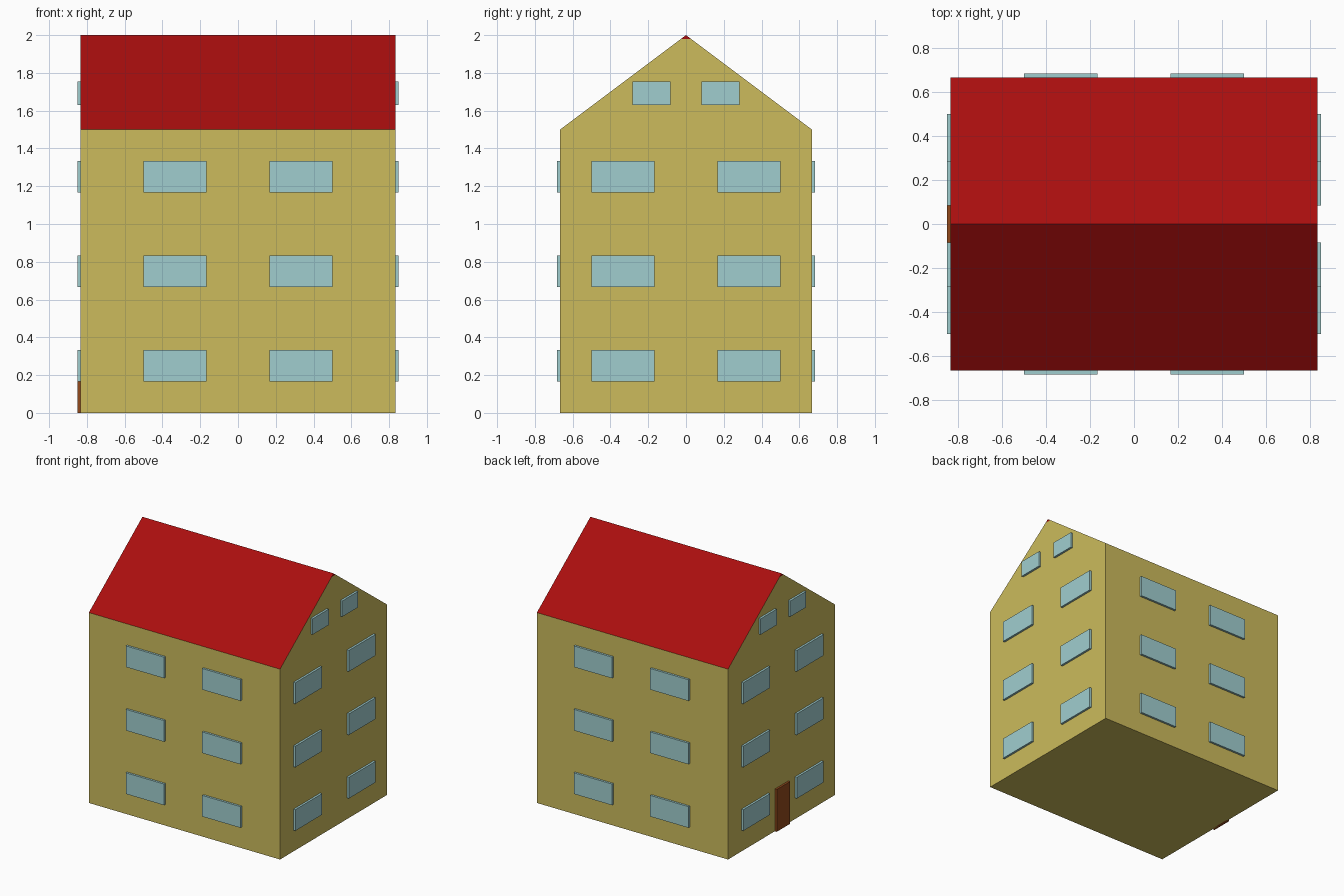
import bpy
import bmesh
from mathutils import Vector

if "Cube" in bpy.data.objects:
    bpy.data.objects.remove(bpy.data.objects["Cube"])

X, Y, EAVES, RIDGE = 0.8333, 0.6667, 1.5, 2.0   # half length, half depth, heights
T = 0.0167                                      # how far windows and door stand out
SKIN = 0.009                                    # hidden plate depth inside the wall


def material(name, rgb):
    def lin(c):
        c /= 255
        return c / 12.92 if c <= 0.04045 else ((c + 0.055) / 1.055) ** 2.4
    m = bpy.data.materials.new(name)
    m.diffuse_color = (*[lin(c) for c in rgb], 1)
    m.use_nodes = True
    m.node_tree.nodes["Principled BSDF"].inputs["Base Color"].default_value = m.diffuse_color
    return m


WALL = material("ochre_wall", (204, 187, 92))
ROOF = material("red_roof", (170, 14, 14))
GLASS = material("pale_blue_glass", (160, 206, 207))
WOOD = material("brown_door", (146, 74, 28))


def add_object(name, bm, mat):
    mesh = bpy.data.meshes.new(name)
    bm.to_mesh(mesh)
    bm.free()
    mesh.materials.append(mat)
    obj = bpy.data.objects.new(name, mesh)
    bpy.context.collection.objects.link(obj)
    return obj


def is_roof(face):
    # slopes, plus the tiny ridge tip on each gable
    return face.normal.z > 0.1 or face.calc_center_median().z > RIDGE - 0.02


def shell(name, mat, roof):
    """Gabled prism, keeping only its roof faces or only its wall faces."""
    bm = bmesh.new()
    profile = [(-Y, 0), (Y, 0), (Y, EAVES), (0, RIDGE), (-Y, EAVES)]
    face = bm.faces.new([bm.verts.new((-X, y, z)) for y, z in profile])
    side = bmesh.ops.extrude_face_region(bm, geom=[face])["geom"]
    moved = [v for v in side if isinstance(v, bmesh.types.BMVert)]
    bmesh.ops.translate(bm, verts=moved, vec=(2 * X, 0, 0))
    bmesh.ops.bisect_plane(bm, geom=bm.verts[:] + bm.edges[:] + bm.faces[:],
                           plane_co=(0, 0, RIDGE - 0.02), plane_no=(0, 0, 1))
    bmesh.ops.recalc_face_normals(bm, faces=bm.faces)
    bm.normal_update()
    drop = [f for f in bm.faces if is_roof(f) != roof]
    bmesh.ops.delete(bm, geom=drop, context='FACES')
    return add_object(name, bm, mat)


def box(name, lo, hi, mat):
    bm = bmesh.new()
    lo, hi = Vector(lo), Vector(hi)
    bmesh.ops.create_cube(bm, size=1)
    bmesh.ops.scale(bm, verts=bm.verts, vec=hi - lo)
    bmesh.ops.translate(bm, verts=bm.verts, vec=(lo + hi) / 2)
    return add_object(name, bm, mat)


def wall_plate(name, axis, sign, a, b, z0, z1, mat):
    """Plate on the wall facing +/- axis, spanning a..b along the wall."""
    wall = X if axis == 'x' else Y
    d0, d1 = sorted((sign * (wall - SKIN), sign * (wall + T)))
    if axis == 'x':
        return box(name, (d0, a, z0), (d1, b, z1), mat)
    return box(name, (a, d0, z0), (b, d1, z1), mat)


# Walls and roof
shell("walls", WALL, False)
shell("roof", ROOF, True)

# Windows: two per storey on each wall, plus a small pair in each gable
SIDES = {"front": ('y', -1), "back": ('y', 1), "left": ('x', -1), "right": ('x', 1)}
for side, (axis, sign) in SIDES.items():
    rows = [(0.1667, 0.5, z, z + 0.1667) for z in (0.1667, 0.6667, 1.1667)]
    if axis == 'x':
        rows.append((0.0833, 0.2833, 1.63, 1.755))
    for i, (a, b, z0, z1) in enumerate(rows):
        for m in (-1, 1):
            lo, hi = sorted((m * a, m * b))
            wall_plate(f"{side}_window_{i + 1}_{'a' if m < 0 else 'b'}",
                       axis, sign, lo, hi, z0, z1, GLASS)

# Door in the middle of the left wall
wall_plate("door", 'x', -1, -0.0833, 0.0833, 0, 0.3333, WOOD)
